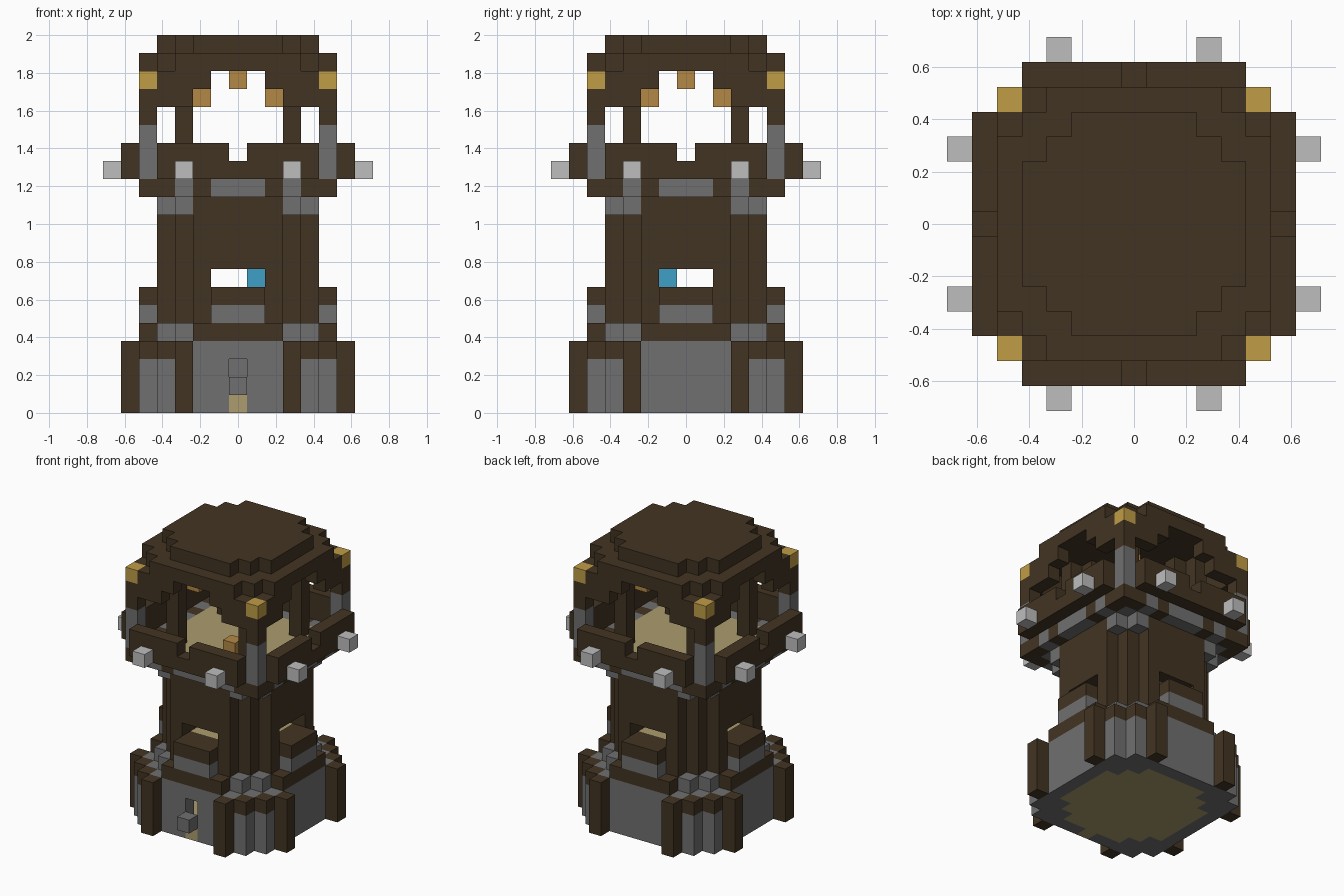
import bpy, bmesh
from mathutils import Vector

if "Cube" in bpy.data.objects:
    bpy.data.objects.remove(bpy.data.objects["Cube"], do_unlink=True)

U = 2 / 21  # size of one block


def material(name, *rgb):
    col = [(c / 255 / 12.92 if c < 11 else ((c / 255 + 0.055) / 1.055) ** 2.4) for c in rgb] + [1]
    m = bpy.data.materials.new(name)
    m.use_nodes = True
    m.diffuse_color = col
    bsdf = m.node_tree.nodes["Principled BSDF"]
    bsdf.inputs["Base Color"].default_value = col
    bsdf.inputs["Roughness"].default_value = 0.9
    return m


wood = material("dark wood", 66, 52, 34)
stone = material("grey stone", 112, 112, 112)
planks = material("pale planks", 172, 156, 110)
pale = material("light stone", 190, 190, 190)
gold = material("gold", 192, 157, 70)
amber = material("amber", 180, 136, 69)
blue = material("blue", 62, 160, 198)


# Block sets: inclusive cell ranges, stepped discs and four-way symmetry
def box(x0, x1, y0, y1, z0, z1):
    return {(x, y, z) for x in range(x0, x1 + 1)
            for y in range(y0, y1 + 1) for z in range(z0, z1 + 1)}


def disc(r, z0, z1):
    return {c for c in box(-r, r, -r, r, z0, z1) if abs(c[0]) + abs(c[1]) <= 2 * r - 2}


def sym(cells):
    out = set()
    for x, y, z in cells:
        for a, b in ((x, y), (y, x)):
            out |= {(a * s, b * t, z) for s in (1, -1) for t in (1, -1)}
    return out


def build(name, mat, cells, under=None):
    """Skin a set of blocks, then merge the coplanar faces."""
    bm = bmesh.new()
    corners = {}

    def vert(p):
        key = tuple(round(2 * v) for v in p)
        if key not in corners:
            corners[key] = bm.verts.new((p.x * U, p.y * U, (p.z + 0.5) * U))
        return corners[key]

    for cell in sorted(cells):
        for axis in range(3):
            for s in (1, -1):
                n = Vector((0, 0, 0))
                n[axis] = s
                c = Vector(cell)
                if tuple(int(v) for v in c + n) in cells:
                    continue
                a, b = n.yzx / 2, n.zxy / 2
                if s < 0:
                    a, b = -a, -b
                m = c + n / 2
                loop = [m + a + b, m - a + b, m - a - b, m + a - b]
                if s < 0:
                    loop.reverse()
                f = bm.faces.new([vert(p) for p in loop])
                f.material_index = 1 if under and axis == 2 and s < 0 else 0
    bmesh.ops.dissolve_limit(bm, angle_limit=0.01, verts=bm.verts[:],
                             edges=bm.edges[:], delimit={'MATERIAL'})
    mesh = bpy.data.meshes.new(name)
    bm.to_mesh(mesh)
    bm.free()
    mesh.materials.append(mat)
    if under:
        mesh.materials.append(under)
    ob = bpy.data.objects.new(name, mesh)
    bpy.context.collection.objects.link(ob)


# Base: stone wall with a door slit, corner posts and wooden beams
slit = box(0, 0, -5, -5, 0, 2)
base = (disc(5, 0, 3) - disc(4, 0, 3)) | sym(box(4, 4, 5, 5, 0, 2))
build("base_wall", stone, base - slit)
build("base_floor", planks, disc(4, 0, 0) | box(0, 0, -5, -5, 0, 0))
build("base_corner_caps", wood, sym(box(4, 4, 5, 5, 3, 3)))
build("base_beams", wood, sym(box(3, 3, 6, 6, 0, 3)))
build("door_block", stone, box(0, 0, -6, -6, 1, 1))
build("base_trim", wood, sym(box(-2, 2, 5, 5, 4, 4)))

# Shaft with four windows, sills and stone corbels
windows = sym(box(-1, 1, 4, 4, 7, 7))
build("shaft_wall", wood, disc(4, 4, 11) - disc(3, 4, 11) - windows)
build("shaft_floor", planks, disc(3, 6, 6))
build("window_sill_bases", stone, sym(box(-1, 1, 5, 5, 5, 5)))
build("window_sills", wood, sym(box(-1, 1, 5, 5, 6, 6)))
build("shaft_corbels", stone, sym(box(3, 3, 4, 4, 4, 4) | box(3, 3, 4, 4, 11, 11)))
build("blue_block", blue, box(1, 1, -1, -1, 7, 7))

# Balcony: floor, striped rim, notched parapet and light stone studs
rim_stone = sym(box(-1, 1, 5, 5, 12, 12) | box(3, 3, 5, 5, 12, 12))
build("balcony_floor", planks, box(-4, 4, -4, 4, 12, 12), under=stone)
build("balcony_rim_stones", stone, rim_stone)
build("balcony_rim", wood, sym(box(-5, 5, 5, 5, 12, 12)) - rim_stone)
build("parapet", wood, sym(box(-4, 4, 6, 6, 13, 14)) - sym(box(0, 0, 6, 6, 14, 14)))
build("parapet_studs", pale, sym(box(3, 3, 7, 7, 13, 13)))
build("balcony_stool", amber, box(1, 1, -2, -2, 13, 13))

# Corner columns and inner pillars carrying the roof
build("corner_columns", stone, sym(box(5, 5, 5, 5, 13, 15)))
build("corner_column_tops", wood, sym(box(5, 5, 5, 5, 16, 17)))
build("corner_caps", gold, sym(box(5, 5, 5, 5, 18, 18)))
build("inner_pillars", wood, sym(box(3, 3, 3, 3, 13, 18)))

# Roof: arched skirt, two stepped layers and hanging lamps
build("roof_skirt", wood, sym(box(3, 4, 5, 5, 17, 17) | box(2, 4, 5, 5, 18, 18)))
build("roof", wood, disc(5, 19, 19) | disc(4, 20, 20))
build("roof_lamps", amber, sym(box(2, 2, 2, 2, 17, 17)) | box(0, 0, 0, 0, 18, 18))
build("lamp_hangers", wood, sym(box(2, 2, 2, 2, 18, 18)))
